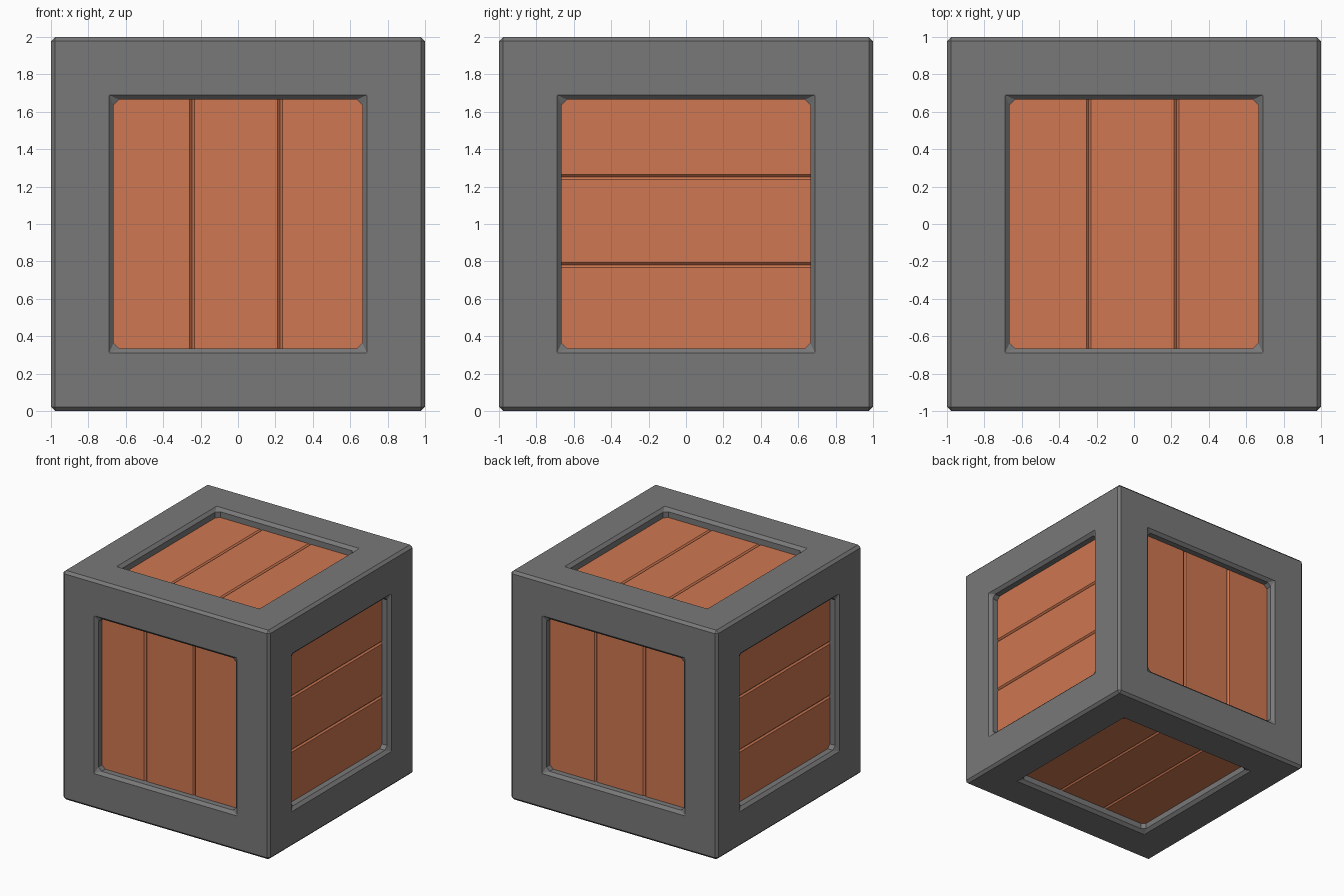
import bpy, bmesh
from mathutils import Vector

if "Cube" in bpy.data.objects:
    bpy.data.objects.remove(bpy.data.objects["Cube"])

HALF, EDGE = 1.0, 0.022          # half size of the crate, outer bevel
RIM, WALL, CUT = 0.69, 0.665, 0.03   # chamfered window opening
CHAMFER, RECESS = 0.025, 0.075   # rim bevel depth, plank depth
X, Y, Z = Vector((1, 0, 0)), Vector((0, 1, 0)), Vector((0, 0, 1))


def material(name, color):
    m = bpy.data.materials.new(name)
    m.diffuse_color = (*color, 1)
    m.use_nodes = True
    m.node_tree.nodes["Principled BSDF"].inputs["Base Color"].default_value = m.diffuse_color
    return m


def finish(bm, name, mat, recalc=True):
    if recalc:
        bmesh.ops.recalc_face_normals(bm, faces=bm.faces)
    mesh = bpy.data.meshes.new(name)
    bm.to_mesh(mesh)
    bm.free()
    mesh.materials.append(mat)
    ob = bpy.data.objects.new(name, mesh)
    ob.location.z = HALF
    bpy.context.collection.objects.link(ob)


grey = material("grey frame", (0.19, 0.19, 0.19))
orange = material("orange wood", (0.62, 0.185, 0.082))

# Each side: name, outward normal, direction across the planks, groove centres
SIDES = [("front", -Y, X, (-0.246, 0.225)), ("back", Y, X, (-0.246, 0.225)),
         ("right", X, Z, (-0.219, 0.252)), ("left", -X, Z, (-0.219, 0.252)),
         ("top", Z, X, (-0.242, 0.228)), ("bottom", -Z, X, (-0.242, 0.228))]

# Frame: bevelled cube whose six big faces become rims around windows
bm = bmesh.new()
bmesh.ops.create_cube(bm, size=2 * HALF)
bmesh.ops.bevel(bm, geom=bm.edges[:], offset=EDGE, segments=1, affect='EDGES')
bmesh.ops.delete(bm, geom=[f for f in bm.faces if f.calc_area() > 1], context='FACES')


def corners(pts):
    """Repeat one corner's points around the square by quarter turns."""
    out = []
    for k in range(4):
        for a, b in pts:
            for _ in range(k):
                a, b = -b, a
            out.append((a, b))
    return out


for name, n, u, grooves in SIDES:
    v = n.cross(u)

    def ring(pts, depth):
        return [bm.verts.new(u * a + v * b + n * (HALF - depth)) for a, b in corners(pts)]

    i = HALF - EDGE
    outer = ring([(i, i)], 0)
    rim = ring([(RIM, RIM - 0.045), (RIM, RIM), (RIM - 0.045, RIM)], 0)
    lip = ring([(WALL, WALL - CUT), (WALL - CUT, WALL)], CHAMFER)
    base = ring([(WALL, WALL - CUT), (WALL - CUT, WALL)], RECESS + 0.02)
    for k in range(4):
        j = (k + 1) % 4
        r0, r1, r2 = rim[3 * k:3 * k + 3]
        l0, l1 = lip[2 * k:2 * k + 2]
        b0, b1 = base[2 * k:2 * k + 2]
        bm.faces.new((outer[k], outer[j], rim[3 * j + 1], rim[3 * j], r2, r1))
        bm.faces.new((r2, rim[3 * j], lip[2 * j], l1))       # straight chamfer
        for tri in ((r0, r1, l0), (r1, l1, l0), (r1, r2, l1)):  # corner chamfer
            bm.faces.new(tri)
        bm.faces.new((l0, l1, b1, b0))                       # corner wall
        bm.faces.new((l1, lip[2 * j], base[2 * j], b1))      # straight wall
bmesh.ops.remove_doubles(bm, verts=bm.verts, dist=0.0005)
finish(bm, "crate_frame", grey)

# Planks: one grooved panel in each window
for name, n, u, grooves in SIDES:
    v = n.cross(u)
    w = 0.013
    profile = [(-WALL, 0)]
    for g in grooves:
        profile += [(g - w, 0), (g, w), (g + w, 0)]
    profile.append((WALL, 0))
    bm = bmesh.new()
    rows = [[bm.verts.new(u * a + v * s + n * (HALF - RECESS - d)) for a, d in profile]
            for s in (-WALL, WALL)]
    for k in range(len(profile) - 1):
        bm.faces.new((rows[0][k], rows[0][k + 1], rows[1][k + 1], rows[1][k]))
    finish(bm, name + "_planks", orange, recalc=False)
